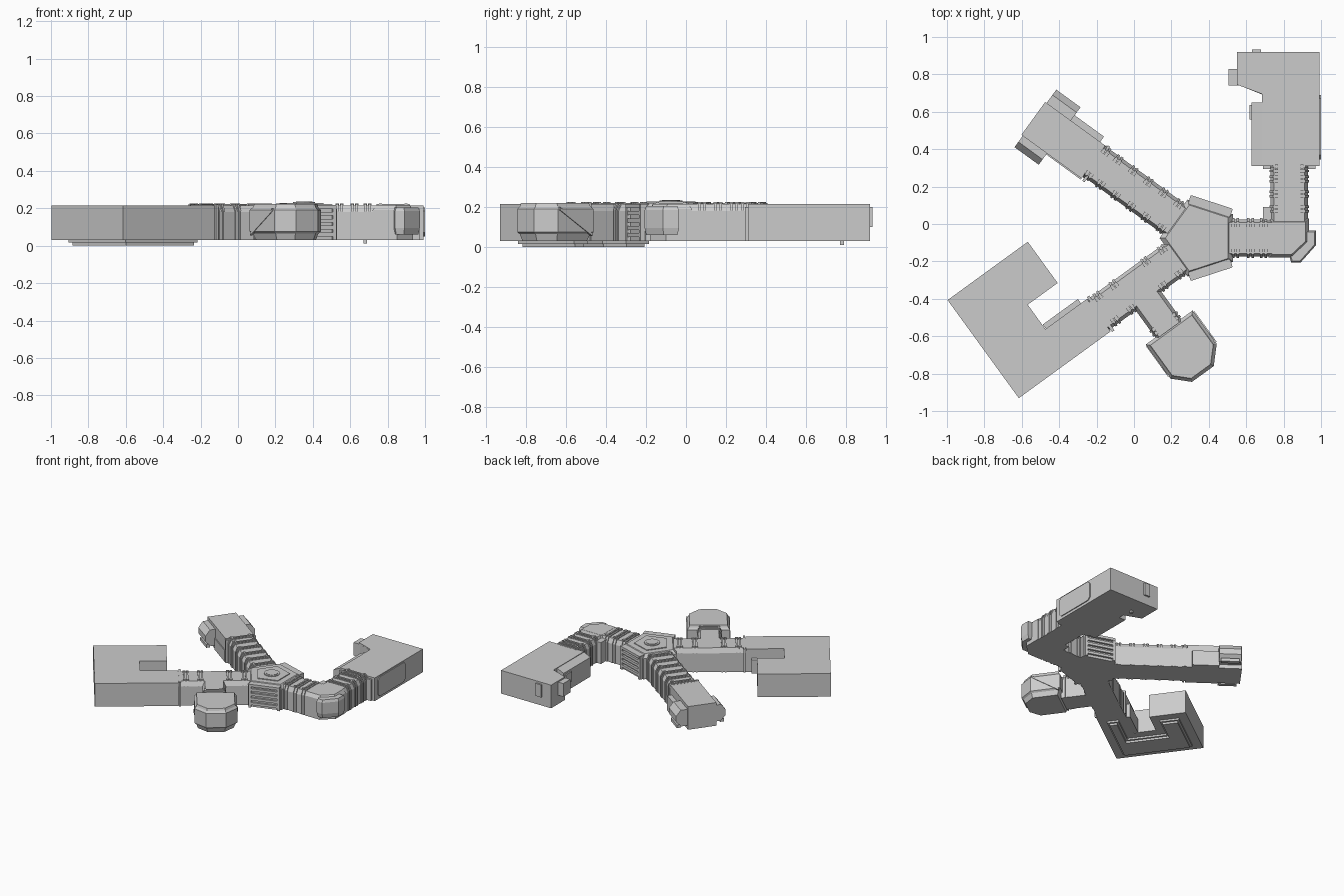
import bpy, bmesh, math
from mathutils import Matrix

if "Cube" in bpy.data.objects:
    bpy.data.objects.remove(bpy.data.objects["Cube"])

HX, HY = 0.353, -0.075          # hub centre
BOT, TOP = 0.03, 0.215


def frame(deg):
    return Matrix.Translation((HX, HY, 0)) @ Matrix.Rotation(math.radians(deg), 4, 'Z')


WORLD, SW, NW, EAST = Matrix(), frame(216), frame(144), frame(0)


def loft(name, rings, M=WORLD):
    """Skin closed rings of equal length and cap both ends."""
    bm = bmesh.new()
    vs = [[bm.verts.new(M @ Matrix.Translation(p).to_translation()) for p in r] for r in rings]
    n = len(rings[0])
    for a, b in zip(vs, vs[1:]):
        for i in range(n):
            j = (i + 1) % n
            bm.faces.new((a[i], a[j], b[j], b[i]))
    bm.faces.new(vs[0][::-1])
    bm.faces.new(vs[-1])
    bmesh.ops.recalc_face_normals(bm, faces=bm.faces[:])
    me = bpy.data.meshes.new(name)
    bm.to_mesh(me)
    bm.free()
    ob = bpy.data.objects.new(name, me)
    bpy.context.collection.objects.link(ob)
    return ob


def prism(name, pts, z0, z1, M=WORLD):
    return loft(name, [[(x, y, z) for x, y in pts] for z in (z0, z1)], M)


def box(name, x0, x1, y0, y1, z0, z1, M=WORLD):
    return prism(name, [(x0, y0), (x1, y0), (x1, y1), (x0, y1)], z0, z1, M)


def inset(pts, d):
    """Offset an anticlockwise right-angled or chamfered outline inwards."""
    out = []
    for i, (x, y) in enumerate(pts):
        px, py = pts[i - 1]
        qx, qy = pts[(i + 1) % len(pts)]
        l1, l2 = math.hypot(x - px, y - py), math.hypot(qx - x, qy - y)
        n1 = (-(y - py) / l1, (x - px) / l1)
        n2 = (-(qy - y) / l2, (qx - x) / l2)
        k = d / (1 + n1[0] * n2[0] + n1[1] * n2[1])
        out.append((x + k * (n1[0] + n2[0]), y + k * (n1[1] + n2[1])))
    return out


def section(u, g=0.0, c=0.0, w=0.1):
    """Corridor cross-section with bevelled roof edges."""
    return [(u, c - w - g, BOT), (u, c + w + g, BOT), (u, c + w + g, 0.18 + g),
            (u, c + w - 0.018 + g, 0.216 + g), (u, c - w + 0.018 - g, 0.216 + g),
            (u, c - w - g, 0.18 + g)]


def corridor(name, u0, u1, M, ribs, c=0.0, w=0.1):
    loft(name, [section(u0, 0, c, w), section(u1, 0, c, w)], M)
    for r in ribs:                                   # paired wall ribs
        for k in (-0.012, 0.012):
            loft(name + "_rib", [section(r + k - 0.006, 0.006, c, w),
                                 section(r + k + 0.006, 0.006, c, w)], M)
            for s in (-1, 1):                        # roof edge blocks
                box(name + "_roof_block", r + k - 0.01, r + k + 0.01,
                    c + s * 0.068 - 0.008, c + s * 0.068 + 0.008, 0.21, 0.226, M)


# --- Hub ---
def ngon(n, r, off=0.0):
    return [(r * math.cos(2 * math.pi * i / n + off), r * math.sin(2 * math.pi * i / n + off))
            for i in range(n)]


ap = 1 / math.cos(math.pi / 5)
outer = [ngon(5, ap * r, math.pi / 5) for r in (0.175, 0.175, 0.15)]
loft("hub", [[(x, y, z) for x, y in p] for p, z in zip(outer, (BOT, 0.195, 0.222))], EAST)
prism("hub_roof_panel", ngon(5, ap * 0.105, math.pi / 5), 0.22, 0.228, EAST)
prism("hub_hatch_rim", ngon(12, 0.058), 0.22, 0.233, EAST)
prism("hub_hatch", ngon(12, 0.044), 0.22, 0.236, EAST)
for a in (72, 288):                                  # louvred window bays
    M = frame(a)
    box("hub_bay", 0.15, 0.182, -0.115, 0.115, BOT, 0.21, M)
    for s in (-1, 1):
        box("bay_post", 0.16, 0.2, s * 0.108 - 0.01, s * 0.108 + 0.01, BOT, 0.215, M)
    box("bay_lintel", 0.15, 0.203, -0.115, 0.115, 0.197, 0.217, M)
    for i in range(4):
        box("bay_louvre", 0.17, 0.198, -0.1, 0.1, 0.05 + i * 0.037, 0.07 + i * 0.037, M)

# --- Corridors ---
corridor("southwest_corridor", 0.15, 0.68, SW, (0.2, 0.31, 0.52, 0.625), 0.012)
corridor("northwest_corridor", 0.15, 0.71, NW, (0.2, 0.3, 0.4, 0.5, 0.6, 0.68))
corridor("east_corridor", 0.15, 0.42, EAST, (0.19, 0.27, 0.34), 0, 0.1)
NORTH = Matrix.Translation((0.83, 0, 0)) @ Matrix.Rotation(math.pi / 2, 4, 'Z')
corridor("north_corridor", 0.0, 0.32, NORTH, (0.08, 0.16, 0.24, 0.295))

# --- East bend with corner bay ---
bend = [(0.72, -0.18), (0.85, -0.18), (0.935, -0.1), (0.935, 0.03), (0.72, 0.03)]
loft("bend", [[(x, y, z) for x, y in p] for p, z in
              ((bend, BOT), (bend, 0.19), (inset(bend, 0.018), 0.217))])
bay = [(0.83, -0.17), (0.84, -0.205), (0.89, -0.207), (0.972, -0.115), (0.972, -0.035), (0.92, -0.035)]
loft("bend_bay", [[(x, y, z) for x, y in p] for p, z in
                  ((inset(bay, 0.008), 0.06), (bay, 0.095), (bay, 0.185), (inset(bay, 0.008), 0.205))])
box("bend_inner_post", 0.69, 0.735, 0.01, 0.09, BOT, 0.2)

# --- Northeast building ---
ne = [(0.685, 0.31), (0.993, 0.31), (0.993, 0.92), (0.55, 0.92), (0.55, 0.745), (0.685, 0.695)]
prism("northeast_building", ne, BOT, TOP)
loft("northeast_side_lean_to", [[(0.69, y, BOT), (0.628, y, BOT), (0.628, y, 0.185), (0.69, y, 0.213)]
                                for y in (0.31, 0.65)])
box("northeast_side_window", 0.617, 0.64, 0.56, 0.635, 0.09, 0.17)
prism("northeast_porch", [(0.505, 0.74), (0.565, 0.74), (0.69, 0.69), (0.69, 0.83), (0.505, 0.83)], 0.1, 0.205)
loft("northeast_side_panel", [[(x, y, z) for y, z in
     ((0.37, 0.05), (0.67, 0.05), (0.69, 0.07), (0.69, 0.185), (0.67, 0.205),
      (0.37, 0.205), (0.345, 0.185), (0.345, 0.07))] for x in (0.985, 1.0)])
box("northeast_back_vent", 0.63, 0.68, 0.91, 0.933, 0.1, 0.2)
box("northeast_foot", 0.67, 0.69, 0.77, 0.79, 0.012, 0.035)
for x in (0.71, 0.95):
    box("northeast_door_post", x - 0.02, x + 0.02, 0.295, 0.32, BOT, 0.2)

# --- Northwest block with side pods ---
box("northwest_block", 0.7, 1.097, -0.102, 0.115, BOT, TOP, NW)
box("northwest_side_slab", 0.734, 0.93, -0.137, -0.09, BOT, 0.15, NW)
box("northwest_side_step", 0.7, 0.93, 0.1, 0.122, BOT, 0.12, NW)
box("northwest_collar", 0.675, 0.69, -0.112, 0.122, BOT, 0.213, NW)
for s in (-1, 1):
    loft("northwest_pod", [[(u, s * v, z) for v, z in
         ((0.09, 0.06), (0.15, 0.06), (0.19, 0.1), (0.19, 0.145), (0.155, 0.19), (0.09, 0.19))]
         for u in (0.928, 1.088)], NW)
    box("northwest_pod_rail", 0.94, 1.075, s * 0.165 - 0.015, s * 0.165 + 0.015, 0.045, 0.07, NW)

# --- Southeast pod on its neck ---
SIDE = SW @ Matrix.Translation((0.421, 0, 0)) @ Matrix.Rotation(math.pi / 2, 4, 'Z')
corridor("pod_neck", 0.05, 0.3, SIDE, (0.262,), 0, 0.085)
pod = [(0.26, 0.29), (0.57, 0.29), (0.57, 0.515), (0.487, 0.597), (0.343, 0.597), (0.26, 0.51)]
loft("southeast_pod", [[(u, v, z) for u, v in inset(pod, d)] for d, z in
                       ((0.025, BOT), (0.012, 0.065), (0, 0.075), (0, 0.19), (0.012, 0.205), (0.018, 0.222))], SW)
for u in (0.262, 0.566):                             # diagonal side braces
    loft("pod_brace", [[(u + k, v, z) for k, z in ((-0.008, z0), (0.008, z0), (0.008, z0 + 0.015), (-0.008, z0 + 0.015))]
                       for v, z0 in ((0.3, 0.055), (0.5, 0.185))], SW)

# --- Southwest U-shaped building with stepped underside ---
ushape = [(0.68, 0.123), (0.68, -0.092), (0.955, -0.092), (0.955, -0.253), (0.757, -0.253),
          (0.757, -0.525), (1.287, -0.525), (1.287, 0.123)]
prism("southwest_building", ushape, BOT, TOP, SW)
for d, z in ((0.065, 0.016), (0.08, 0.0)):
    prism("underside_step", inset(ushape, d), z, BOT + 0.005, SW)
box("southwest_ledge", 0.72, 0.952, -0.12, -0.085, BOT, 0.14, SW)
box("southwest_collar", 0.66, 0.676, -0.1, 0.13, BOT, 0.22, SW)
